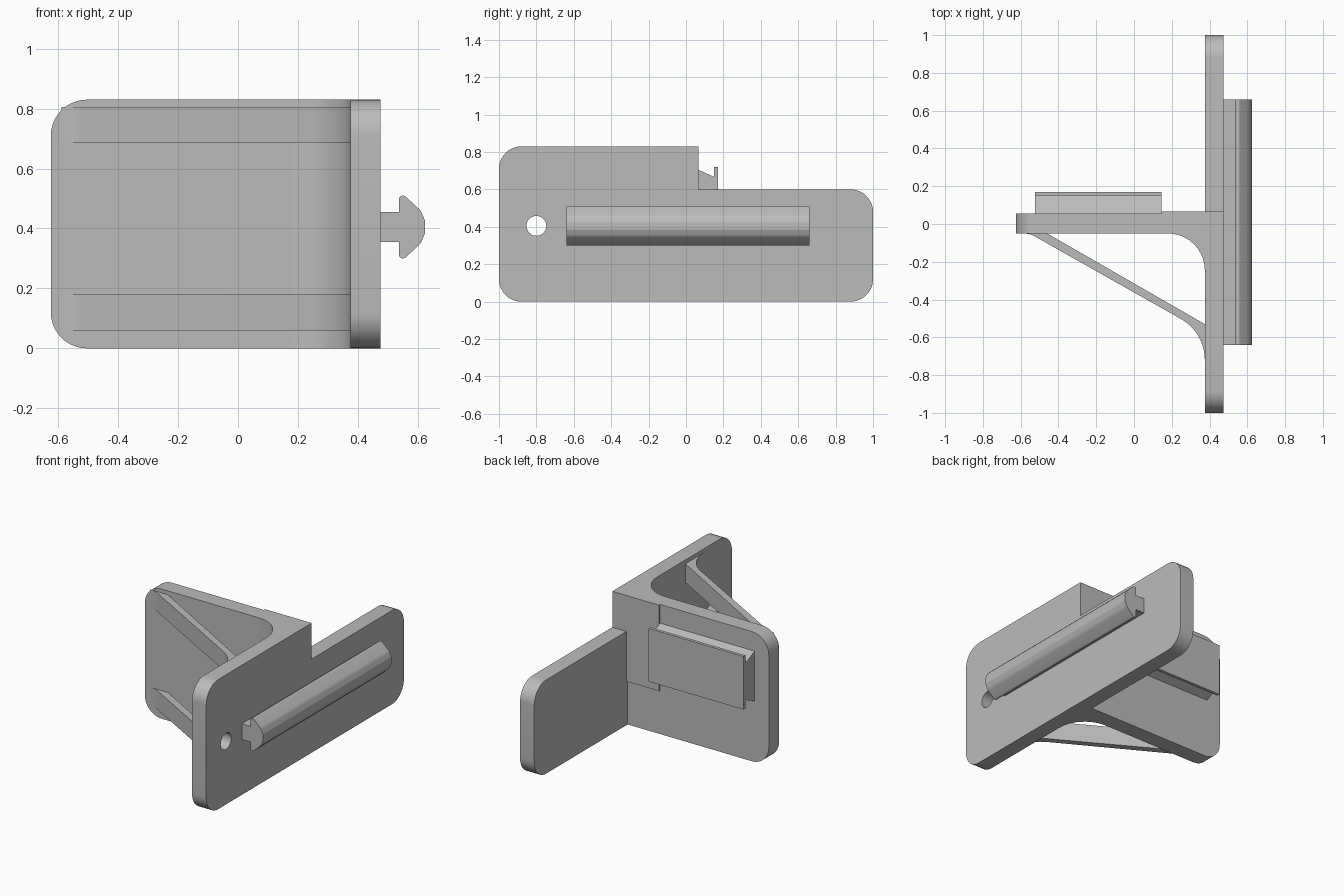
import bpy, bmesh, math
from mathutils import Vector

cube = bpy.data.objects.get("Cube")
if cube:
    bpy.data.objects.remove(cube, do_unlink=True)

grey = bpy.data.materials.new("plain_grey")
grey.use_nodes = True
grey.diffuse_color = (0.5, 0.5, 0.5, 1)
grey.node_tree.nodes["Principled BSDF"].inputs["Base Color"].default_value = (0.5, 0.5, 0.5, 1)


def rounded(corners, steps=10):
    """Outline from (a, b) or (a, b, radius) corners, with arcs at the radii."""
    out = []
    for i, c in enumerate(corners):
        p = Vector(c[:2])
        if len(c) < 3:
            out.append(p)
            continue
        u = (Vector(corners[i - 1][:2]) - p).normalized()
        v = (Vector(corners[(i + 1) % len(corners)][:2]) - p).normalized()
        half = u.angle(v) / 2
        centre = p + (u + v).normalized() * c[2] / math.sin(half)
        start = p + u * c[2] / math.tan(half) - centre
        end = p + v * c[2] / math.tan(half) - centre
        sweep = start.angle(end)
        for k in range(steps + 1):
            t = k / steps
            out.append(centre + (start * math.sin((1 - t) * sweep)
                                 + end * math.sin(t * sweep)) / math.sin(sweep))
    return out


def prism(name, corners, axis, lo, hi):
    """Extrude an outline along the x, y or z axis."""
    place = {"x": lambda p, t: (t, p.x, p.y),
             "y": lambda p, t: (p.x, t, p.y),
             "z": lambda p, t: (p.x, p.y, t)}[axis]
    bm = bmesh.new()
    outline = rounded(corners)
    a = [bm.verts.new(place(p, lo)) for p in outline]
    b = [bm.verts.new(place(p, hi)) for p in outline]
    bm.faces.new(a)
    bm.faces.new(b[::-1])
    for i in range(len(a)):
        bm.faces.new((a[i - 1], a[i], b[i], b[i - 1]))
    bmesh.ops.recalc_face_normals(bm, faces=bm.faces)
    mesh = bpy.data.meshes.new(name)
    bm.to_mesh(mesh)
    bm.free()
    mesh.materials.append(grey)
    obj = bpy.data.objects.new(name, mesh)
    bpy.context.collection.objects.link(obj)
    return obj


def activate(obj):
    bpy.ops.object.select_all(action="DESELECT")
    obj.select_set(True)
    bpy.context.view_layer.objects.active = obj


def mirrored(half, middle):
    """Close a half outline by reflecting it in its second coordinate."""
    return half + [(c[0], 2 * middle - c[1], *c[2:]) for c in reversed(half)]


R = 0.12
parts = []

# Stepped main plate
plate = prism("main_plate", [(-1, 0, R), (1, 0, R), (1, 0.6, R), (0.067, 0.6),
                             (0.067, 0.83), (-1, 0.83, R)], "x", 0.375, 0.475)
parts.append(plate)

# Round hole through the main plate
bpy.ops.mesh.primitive_cylinder_add(vertices=40, radius=0.053, depth=0.4,
                                    location=(0.425, -0.8, 0.405),
                                    rotation=(0, math.pi / 2, 0))
cutter = bpy.context.object
cutter.hide_render = True
activate(plate)
cut = plate.modifiers.new("hole", "BOOLEAN")
cut.operation = "DIFFERENCE"
cut.solver = "EXACT"
cut.object = cutter
bpy.ops.object.modifier_apply(modifier=cut.name)
bpy.data.objects.remove(cutter, do_unlink=True)

# Side arm with its corner fillet and raised pad
parts.append(prism("arm_plate", [(0.375, 0), (0.375, 0.83), (-0.625, 0.83, R),
                                 (-0.625, 0, R)], "y", -0.05, 0.055))
parts.append(prism("arm_fillet", [(0.17, -0.05), (0.375, -0.05, 0.195), (0.375, -0.26),
                                  (0.39, -0.26), (0.39, -0.04), (0.17, -0.04)],
                   "z", 0, 0.83))
parts.append(prism("arm_pad", [(0.145, 0.05), (0.375, 0.05), (0.375, 0.067),
                               (0.145, 0.067)], "z", 0.28, 0.83))

# Diagonal braces
brace = [(-0.46, -0.05), (-0.59, -0.05), (-0.553, -0.05, 0.125),
         (0.375, -0.574, 0.25), (0.375, -0.73), (0.375, -0.53)]
for name, z in (("lower_brace", 0.06), ("upper_brace", 0.685)):
    parts.append(prism(name, brace, "z", z, z + 0.12))

# Grooved clip on the back of the arm
clip = [(0.055, 0.71), (0.15, 0.667), (0.15, 0.72), (0.17, 0.72)]
parts.append(prism("back_clip", mirrored(clip, 0.55), "x", -0.525, 0.145))

# Mushroom-section rail on the outer side of the main plate
rail = [(0.475, 0.455), (0.537, 0.455), (0.537, 0.528, 0.014),
        (0.61, 0.46, 0.05), (0.625, 0.425, 0.02)]
parts.append(prism("side_rail", mirrored(rail, 0.405), "y", -0.64, 0.66))

for obj in parts:
    activate(obj)
    bpy.ops.object.shade_smooth_by_angle(angle=math.radians(25))
